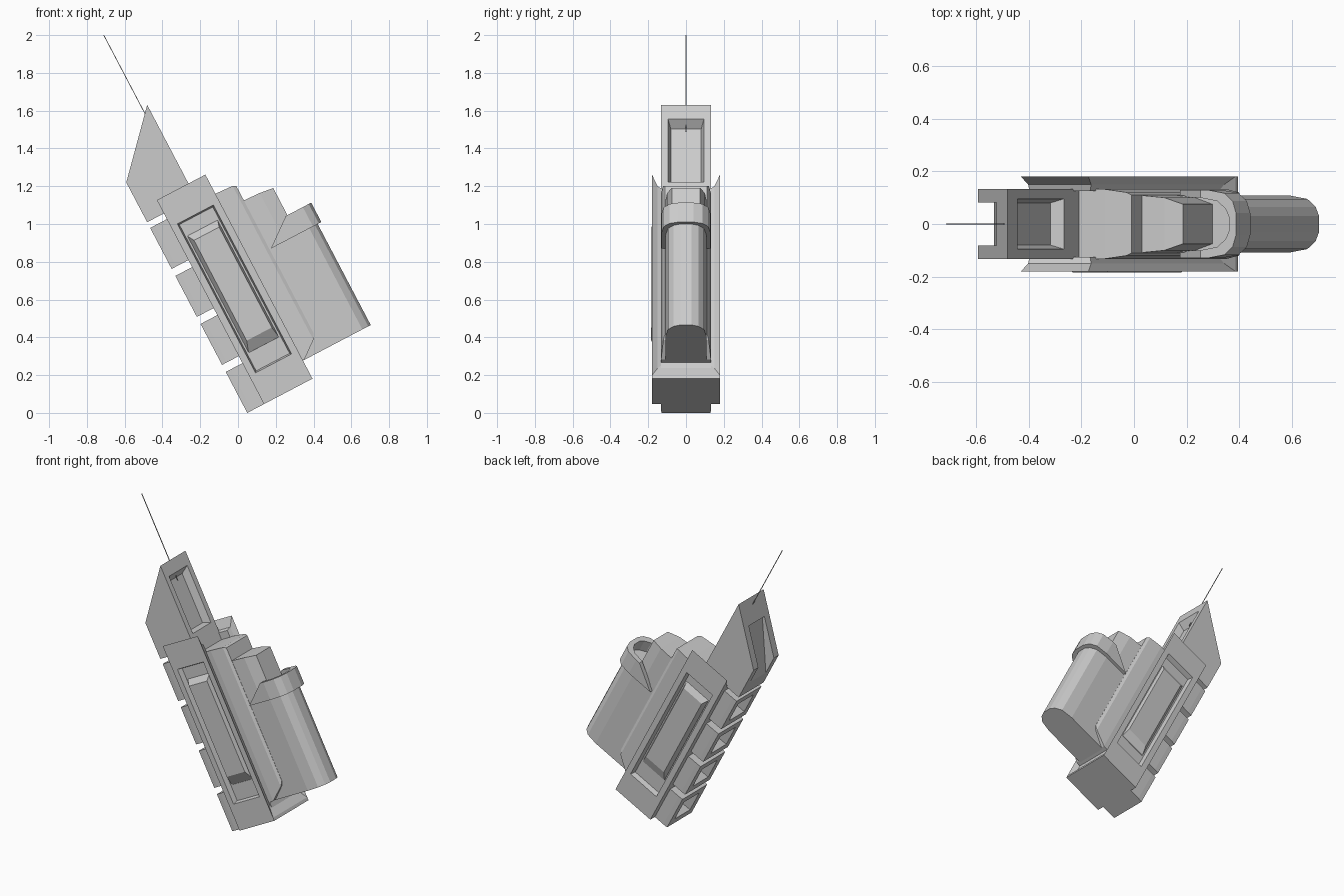
import bpy, bmesh, math

if "Cube" in bpy.data.objects:
    bpy.data.objects.remove(bpy.data.objects["Cube"])

# The pack leans in the x-z plane: u runs up its length, v through its depth
ANG = math.radians(27.7)
S, C = math.sin(ANG), math.cos(ANG)


def world(v, u, y):
    return (0.049 - S * u + C * v, y, C * u + S * v)


def loft(name, rings):
    """Solid through matching rings of (v, u, y) points."""
    bm = bmesh.new()
    rows = [[bm.verts.new(world(*p)) for p in r] for r in rings]
    n = len(rows[0])
    for a, b in zip(rows, rows[1:]):
        for i in range(n):
            j = (i + 1) % n
            bm.faces.new((a[i], a[j], b[j], b[i]))
    bm.faces.new(rows[0])
    bm.faces.new(rows[-1])
    bmesh.ops.recalc_face_normals(bm, faces=bm.faces)
    me = bpy.data.meshes.new(name)
    bm.to_mesh(me)
    bm.free()
    ob = bpy.data.objects.new(name, me)
    bpy.context.collection.objects.link(ob)
    return ob


def rect_y(v0, v1, u0, u1, y):
    return [(v0, u0, y), (v1, u0, y), (v1, u1, y), (v0, u1, y)]


def rect_v(u0, u1, h, v):
    return [(v, u0, -h), (v, u1, -h), (v, u1, h), (v, u0, h)]


def slab(name, profile, h):
    """Side profile of (v, u) points extruded across the width."""
    return loft(name, [[(v, u, s) for v, u in profile] for s in (-h, h)])


def cut(ob, cutter):
    cutter.hide_render = True
    m = ob.modifiers.new("cut", 'BOOLEAN')
    m.operation, m.solver, m.object = 'DIFFERENCE', 'EXACT', cutter
    bpy.context.view_layer.objects.active = ob
    bpy.ops.object.modifier_apply(modifier=m.name)
    bpy.data.objects.remove(cutter)


# Main body: core and full-width foot
slab("body_core", [(.10, .0), (.37, .0), (.37, 1.10), (.10, 1.10)], .132)
loft("body_foot", [rect_v(0, .10, .18, .10), rect_v(0, .10, .18, .36), rect_v(0, .02, .18, .39)])

# Side plates: flared outward, with a recess and a raised panel
for label, s, top in (("front", -1, .184), ("back", 1, .168)):
    plate = loft(label + "_side_plate", [rect_y(.10, .36, .0, 1.15, s * .125),
                                         rect_y(.10, .37, .0, 1.16, s * .15),
                                         rect_y(.10, .39, .0, 1.22, s * .18)])
    cut(plate, loft("cutter", [rect_y(.145, .345, .175, 1.05, s * .145),
                               rect_y(.135, .355, .165, 1.06, s * .19)]))
    loft(label + "_side_panel", [rect_y(.155, .335, .27, .985, s * .13),
                                 rect_y(.155, .335, .28, .975, s * .148),
                                 rect_y(.175, .325, .34, .94, s * top)])

# Four back pads, each with a tapered pocket
for i in range(4):
    u = i * .287
    pad = loft("back_pad_%d" % (i + 1), [rect_v(u, u + .245, .132, .12),
                                         rect_v(u, u + .245, .132, .03),
                                         rect_v(u, u + .245, .13, .0)])
    cut(pad, loft("cutter", [rect_v(u + .06, u + .185, .065, .06),
                             rect_v(u + .045, u + .20, .085, -.02)]))

# Upper fin with front pocket and rear notch
fin = slab("upper_fin", [(0, 1.14), (.10, 1.14), (.10, 1.06), (.289, 1.06),
                         (.289, 1.69), (0, 1.378)], .132)
cut(fin, loft("cutter", [rect_v(1.245, 1.57, .08, .24), rect_v(1.225, 1.615, .099, .30)]))
cut(fin, slab("cutter", [(-.03, 1.20), (.049, 1.33), (.195, 1.565),
                         (.07, 1.658), (-.14, 1.26)], .082))

# Thin aerial
slab("aerial", [(.255, 1.55), (.259, 1.55), (.259, 2.125), (.255, 2.125)], .002)

# Middle block with sloped lower end
loft("middle_block", [rect_v(.10, 1.105, .132, .28), rect_v(.11, 1.105, .132, .40),
                      rect_v(.18, 1.10, .12, .49), rect_v(.21, 1.09, .11, .507)])

# Neck block behind the tank
loft("neck_block", [rect_v(.25, 1.005, .11, .49), rect_v(.25, 1.00, .10, .60),
                    rect_v(.25, .99, .075, .675)])


# Rounded tank and its raised open rim
def tank_ring(u, g, v0=.39):
    half = [(v0, .108 + g), (.67 + g, .108 + g), (.745 + g, .095 + g),
            (.78 + g, .065 + g), (.795 + g, .03 + g / 2)]
    return [(v, u, y) for v, y in half] + [(v, u, -y) for v, y in reversed(half)]


loft("tank", [tank_ring(.108, 0), tank_ring(.74, 0)])
rim = loft("tank_rim", [tank_ring(.712, .022, .515), tank_ring(.828, .022, .665)])
cut(rim, loft("cutter", [tank_ring(.75, -.008, .30), tank_ring(.90, -.008, .30)]))
